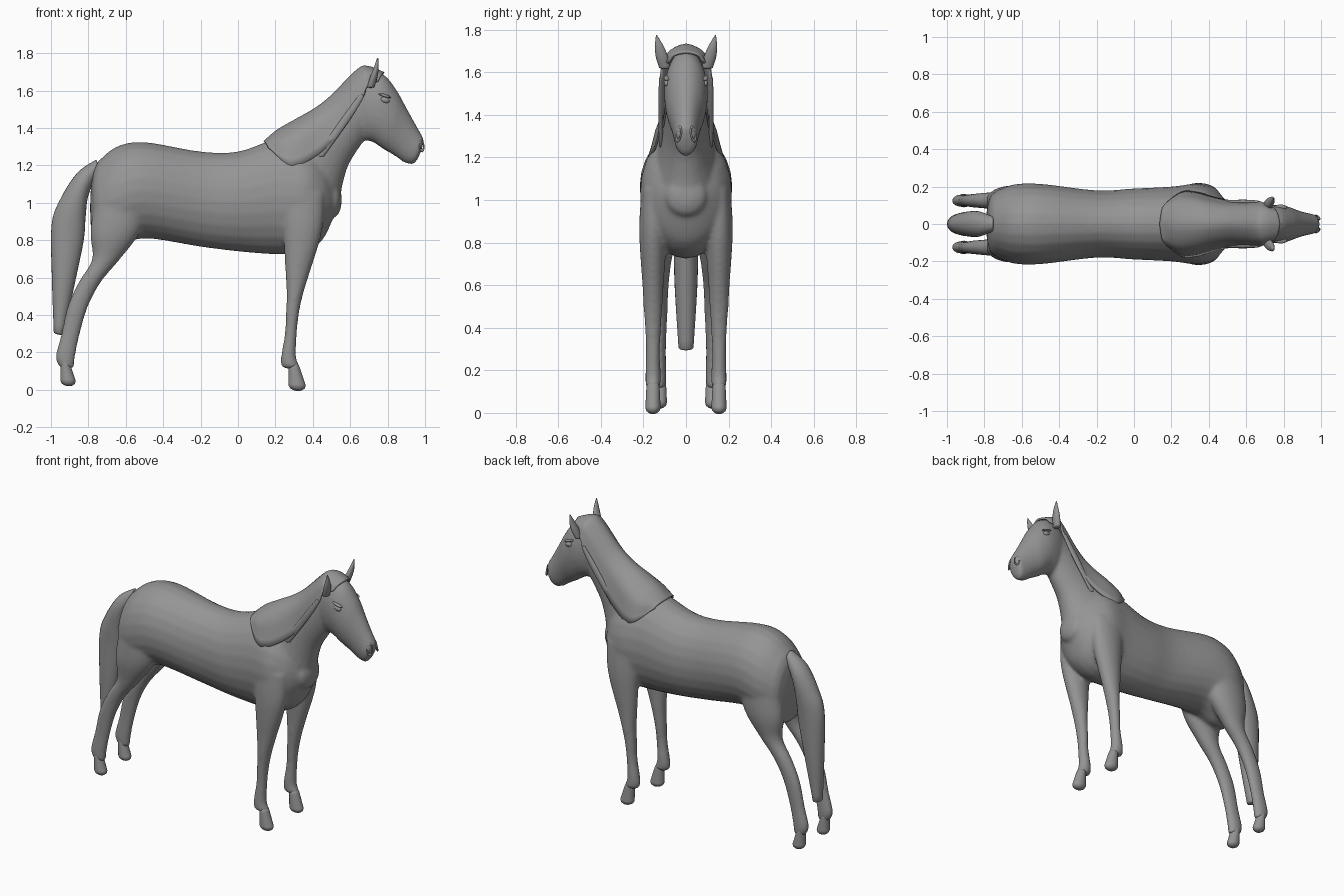
import bpy, bmesh, math
from mathutils import Vector

if "Cube" in bpy.data.objects:
    bpy.data.objects.remove(bpy.data.objects["Cube"])

shade = (.3, .3, .3, 1)
grey = bpy.data.materials.new("coat_grey")
grey.use_nodes = True
grey.diffuse_color = shade
grey.node_tree.nodes["Principled BSDF"].inputs["Base Color"].default_value = shade


def smooth_path(rows, steps=5):
    """Catmull-Rom interpolation through rows of numbers."""
    rows = [Vector(row) for row in rows]
    path = []
    for i in range(len(rows) - 1):
        before, start = rows[max(i - 1, 0)], rows[i]
        end, after = rows[i + 1], rows[min(i + 2, len(rows) - 1)]
        for k in range(steps):
            t = k / steps
            ease_in, ease_out = (end - before) / 2, (after - start) / 2
            gap = end - start
            path.append(start + ease_in * t + (3 * gap - 2 * ease_in - ease_out) * t ** 2
                        + (ease_in + ease_out - 2 * gap) * t ** 3)
    return path + [rows[-1]]


def loft(bm, rows, y=0, dome=.02, sides=24):
    """Closed tube with domed ends; each row is two profile points and a half width."""
    sections = []
    for x1, z1, x2, z2, width in smooth_path(rows):
        first, second = Vector((x1, y, z1)), Vector((x2, y, z2))
        sections.append(((first + second) / 2, (first - second) / 2, width))

    # Rounded caps continue the path while the section shrinks
    def cap(end, inner):
        centre, radius, width = end
        out = (centre - inner[0]).normalized() * dome
        angles = [math.radians(a) for a in (30, 55, 75)]
        return [(centre + out * math.sin(a), radius * math.cos(a), width * math.cos(a))
                for a in angles]

    tail_cap = cap(sections[-1], sections[-2])
    sections = cap(sections[0], sections[1])[::-1] + sections + tail_cap
    rings = []
    for centre, radius, width in sections:
        angles = [math.tau * k / sides for k in range(sides)]
        rings.append([bm.verts.new(centre + radius * math.cos(a)
                                   + Vector((0, width * math.sin(a), 0))) for a in angles])
    for ring, following in zip(rings, rings[1:]):
        for k in range(sides):
            bm.faces.new((ring[k], ring[k - 1], following[k - 1], following[k]))
    bm.faces.new(rings[0])
    bm.faces.new(reversed(rings[-1]))


def finish(name, bm):
    bmesh.ops.recalc_face_normals(bm, faces=bm.faces)
    for face in bm.faces:
        face.smooth = True
    mesh = bpy.data.meshes.new(name)
    bm.to_mesh(mesh)
    bm.free()
    mesh.materials.append(grey)
    ob = bpy.data.objects.new(name, mesh)
    bpy.context.collection.objects.link(ob)
    return ob


def part(name, rows, y=0, dome=.01):
    bm = bmesh.new()
    loft(bm, rows, y, dome)
    return finish(name, bm)


def upright(rows):
    """Vertical sections from x, top, bottom, half width."""
    return [(x, top, x, bottom, width) for x, top, bottom, width in rows]


def level(rows):
    """Horizontal sections from back, front, height, half width."""
    return [(back, z, front, z, width) for back, front, z, width in rows]


torso = upright([(-.75, 1.22, .76, .17), (-.65, 1.3, .76, .21), (-.5, 1.325, .81, .215),
                 (-.2, 1.275, .765, .18), (0, 1.275, .74, .19), (.2, 1.34, .725, .2),
                 (.35, 1.33, .735, .215), (.45, 1.25, .8, .17), (.51, 1.12, .92, .1)])
neck = [(.1, 1.27, .45, .85, .15), (.2, 1.35, .535, 1, .15), (.32, 1.42, .565, 1.12, .12),
        (.45, 1.51, .6, 1.22, .1), (.64, 1.68, .7, 1.37, .08)]
head = [(.62, 1.65, .64, 1.4, .07), (.68, 1.71, .67, 1.34, .09), (.78, 1.685, .72, 1.325, .103),
        (.85, 1.6, .78, 1.285, .095), (.9, 1.51, .84, 1.25, .075), (.95, 1.42, .89, 1.215, .06),
        (.99, 1.35, .93, 1.205, .053)]
front_leg = level([(.22, .46, 1.05, .055), (.24, .45, .85, .065), (.255, .375, .6, .05),
                   (.26, .345, .5, .045), (.255, .325, .4, .038), (.25, .315, .3, .033),
                   (.23, .31, .18, .036), (.23, .33, .13, .035)])
hind_leg = level([(-.76, -.46, 1.05, .075), (-.79, -.52, .85, .08), (-.78, -.63, .7, .055),
                  (-.85, -.73, .58, .043), (-.91, -.8, .45, .037), (-.945, -.845, .3, .031),
                  (-.975, -.87, .18, .033), (-.96, -.875, .13, .03)])

# Body, neck, head and legs blended into one skin
front_y, hind_y = .155, .125
bm = bmesh.new()
loft(bm, torso, dome=.045)
loft(bm, neck)
loft(bm, head)
for side in (1, -1):
    loft(bm, front_leg, side * front_y)
    loft(bm, hind_leg, side * hind_y)
body = finish("body", bm)
remesh = body.modifiers.new("blend", 'REMESH')
remesh.mode = 'VOXEL'
remesh.voxel_size = .011
remesh.use_smooth_shade = True
soften = body.modifiers.new("soften", 'SMOOTH')
soften.factor = .5
soften.iterations = 8

# Tail
part("tail", [(-.76, 1.23, -.75, 1.15, .04), (-.86, 1.16, -.8, 1.04, .068),
              (-.95, 1.02, -.815, .92, .067), (-.997, .88, -.825, .8, .06),
              (-.995, .6, -.87, .58, .053), (-.985, .31, -.93, .3, .035)])


def hoof(name, heel, toe, floor, y):
    """Sloping block, narrower towards the ankle."""
    rows = [(heel, toe - .04 * t, floor + .12 * t, .037 - .006 * t) for t in (1, .6, .2)]
    part(name, level(rows), y, dome=.03)


def detail(name, place, size, turn):
    """Smooth bead pressed into the head."""
    bpy.ops.mesh.primitive_uv_sphere_add(segments=20, ring_count=12, location=place, rotation=turn)
    bead = bpy.context.object
    bead.name = name
    bead.scale = size
    bead.data.materials.append(grey)
    bpy.ops.object.shade_smooth()


for side, label in ((1, "left"), (-1, "right")):
    hoof(label + "_front_hoof", .27, .37, 0, side * front_y)
    hoof(label + "_hind_hoof", -.95, -.86, .025, side * hind_y)

    # Ear leans outwards as it rises
    ear = part(label + "_ear", level([(.69, .73, 1.62, .026), (.705, .745, 1.67, .029),
                                      (.725, .752, 1.72, .021), (.742, .75, 1.77, .004)]), dome=.005)
    for vert in ear.data.vertices:
        vert.co.y += side * (.1 + .25 * (vert.co.z - 1.62))

    # Eye, brow and nostril rim
    tilt = (0, .3, 0)
    detail(label + "_eye", (.785, side * .09, 1.55), (.026, .014, .016), tilt)
    detail(label + "_brow", (.785, side * .09, 1.573), (.036, .014, .008), tilt)
    bpy.ops.mesh.primitive_torus_add(
        major_radius=.022, minor_radius=.005, major_segments=20, minor_segments=8,
        location=(.98, side * .034, 1.31),
        rotation=(0, math.radians(78), side * math.radians(50)))
    rim = bpy.context.object
    rim.name = label + "_nostril"
    rim.scale = (1.5, .7, 1)
    rim.data.materials.append(grey)
    bpy.ops.object.shade_smooth()

# Mane: a sheet draped over the crest; rows are crest point, hem point, hem half width
bm = bmesh.new()
strips = []
for crest_x, crest_z, hem_x, hem_z, hem in smooth_path(
        [(.14, 1.325, .16, 1.3, .1), (.21, 1.385, .25, 1.215, .165), (.31, 1.443, .32, 1.2, .17),
         (.41, 1.5, .43, 1.26, .14), (.5, 1.57, .53, 1.36, .12), (.64, 1.71, .66, 1.55, .118),
         (.7, 1.725, .69, 1.62, .11), (.78, 1.693, .75, 1.65, .08)]):
    strip = []
    for k in range(-8, 9):
        t = abs(k) / 8
        bulge = .7 * math.sin(min(1, t * 1.6) * math.pi / 2) + .3 * t ** 2
        strip.append(bm.verts.new((crest_x + (hem_x - crest_x) * t,
                                   math.copysign(hem * bulge, k),
                                   crest_z + (hem_z - crest_z) * t ** 1.5)))
    strips.append(strip)
for strip, following in zip(strips, strips[1:]):
    for k in range(len(strip) - 1):
        bm.faces.new((strip[k], strip[k + 1], following[k + 1], following[k]))
mane = finish("mane", bm)
thick = mane.modifiers.new("thickness", 'SOLIDIFY')
thick.thickness = .012
thick.offset = 0

# Loose lock hanging along each side of the upper neck
for side, label in ((1, "left"), (-1, "right")):
    part(label + "_mane_lock", [(.65, 1.58, .67, 1.56, .008), (.56, 1.46, .61, 1.46, .012),
                                (.42, 1.26, .46, 1.25, .008)], side * .118)
